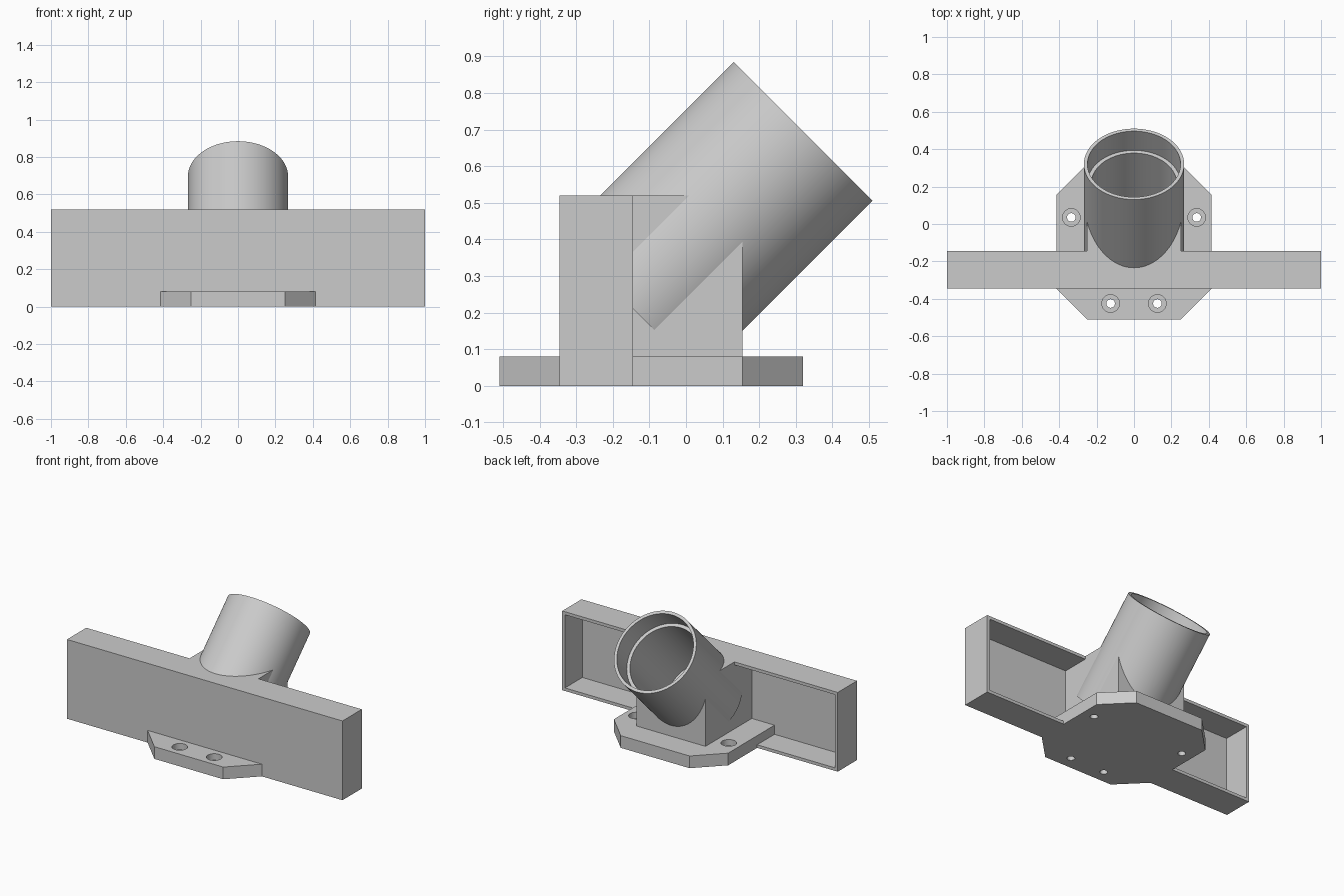
import bpy, bmesh, math
from mathutils import Matrix, Vector

cube = bpy.data.objects.get("Cube")
if cube:
    bpy.data.objects.remove(cube, do_unlink=True)

grey = bpy.data.materials.new("plain grey")
grey.use_nodes = True
grey.diffuse_color = (0.6, 0.6, 0.6, 1)
grey.node_tree.nodes["Principled BSDF"].inputs["Base Color"].default_value = (0.6, 0.6, 0.6, 1)

TILT = Matrix.Translation((0, -0.155, 0.22)) @ Matrix.Rotation(math.radians(-45), 4, 'X')
LENGTH = 0.672
SIDES = 96


def finish(name, bm):
    bmesh.ops.recalc_face_normals(bm, faces=bm.faces)
    mesh = bpy.data.meshes.new(name)
    bm.to_mesh(mesh)
    bm.free()
    ob = bpy.data.objects.new(name, mesh)
    bpy.context.collection.objects.link(ob)
    mesh.materials.append(grey)
    return ob


def box(name, low, high):
    low, high = Vector(low), Vector(high)
    bm = bmesh.new()
    bmesh.ops.create_cube(bm, size=1)
    bmesh.ops.scale(bm, vec=high - low, verts=bm.verts)
    bmesh.ops.translate(bm, vec=(low + high) / 2, verts=bm.verts)
    return finish(name, bm)


def cylinder(name, radius, bottom, top, matrix, sides=SIDES):
    bm = bmesh.new()
    place = matrix @ Matrix.Translation((0, 0, (bottom + top) / 2))
    bmesh.ops.create_cone(bm, cap_ends=True, segments=sides, radius1=radius,
                          radius2=radius, depth=top - bottom, matrix=place)
    return finish(name, bm)


def activate(ob):
    bpy.ops.object.select_all(action='DESELECT')
    ob.select_set(True)
    bpy.context.view_layer.objects.active = ob


def cut(ob, cutter):
    """Subtract a cutter and discard it."""
    cutter.hide_render = True
    activate(ob)
    mod = ob.modifiers.new("cut", 'BOOLEAN')
    mod.operation = 'DIFFERENCE'
    mod.solver = 'EXACT'
    mod.object = cutter
    bpy.ops.object.modifier_apply(modifier=mod.name)
    bpy.data.objects.remove(cutter, do_unlink=True)


def cut_bore(ob):
    # Opening sits inside the tube wall so the tube lines it
    cut(ob, cylinder("bore_cutter", 0.24, 0, LENGTH + 0.2, TILT))


# Wide housing, hollowed from the back on both sides of the solid middle
housing = box("housing", (-1, -0.345, 0), (1, -0.145, 0.52))
for side in (-1, 1):
    x0, x1 = sorted((side * 0.25, side * 0.98))
    cut(housing, box("pocket_cutter", (x0, -0.325, 0.02), (x1, -0.1, 0.5)))
cut_bore(housing)

# Support block behind the housing
block = box("support_block", (-0.25, -0.145, 0.04), (0.25, 0.155, 0.52))
cut_bore(block)

# Chamfered base plate
half = [(0.25, -0.51), (0.415, -0.345), (0.415, 0.155), (0.25, 0.32)]
outline = half + [(-x, y) for x, y in reversed(half)]
bm = bmesh.new()
face = bm.faces.new([bm.verts.new((x, y, 0)) for x, y in outline])
raised = bmesh.ops.extrude_face_region(bm, geom=[face])["geom"]
bmesh.ops.translate(bm, vec=(0, 0, 0.08),
                    verts=[v for v in raised if isinstance(v, bmesh.types.BMVert)])
plate = finish("base_plate", bm)

# Counterbored screw holes
for x, y in ((0.125, -0.425), (0.335, 0.035)):
    for side in (-1, 1):
        spot = Matrix.Translation((side * x, y, 0))
        cut(plate, cylinder("screw_cutter", 0.023, -0.1, 0.2, spot, 32))
        cut(plate, cylinder("head_cutter", 0.047, 0.04, 0.2, spot, 32))
cut_bore(plate)

# Tilted tube with a stepped bore
profile = [(0.228, 0), (0.268, 0), (0.268, LENGTH),
           (0.249, LENGTH), (0.249, 0.527), (0.228, 0.527)]
bm = bmesh.new()
ring = [bm.verts.new((r, 0, z)) for r, z in profile]
edges = [bm.edges.new((a, b)) for a, b in zip(ring, ring[1:] + ring[:1])]
bmesh.ops.spin(bm, geom=ring + edges, cent=(0, 0, 0), axis=(0, 0, 1),
               angle=math.tau, steps=SIDES, use_merge=True)
bmesh.ops.remove_doubles(bm, verts=bm.verts, dist=0.0001)
bm.transform(TILT)
tube = finish("tilted_tube", bm)

# Smooth round walls, crisp corners
for ob in (housing, block, plate, tube):
    activate(ob)
    bpy.ops.object.shade_smooth_by_angle(angle=math.radians(30))
